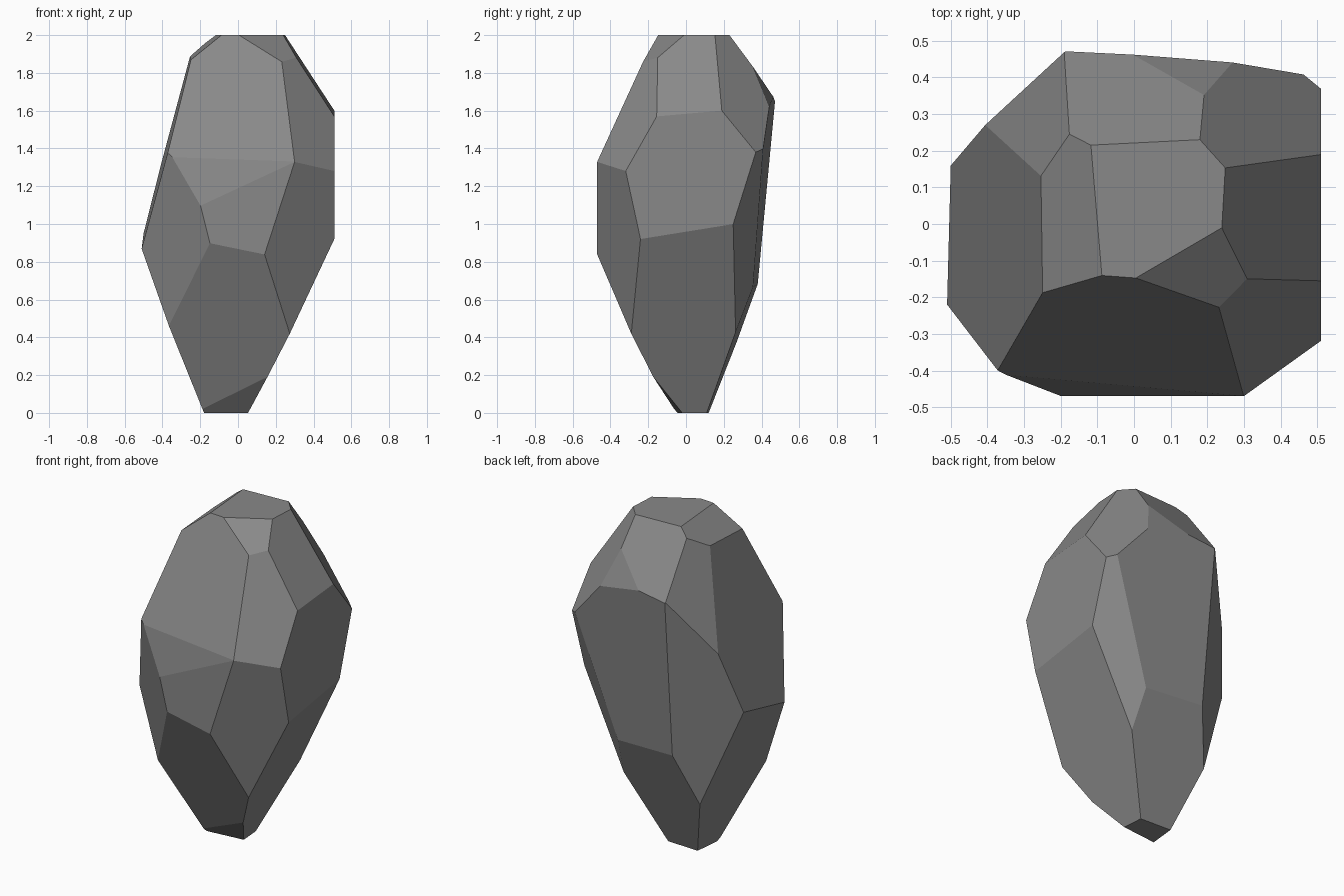
import bpy
import bmesh
from mathutils import Vector

# Remove the default object only
default_cube = bpy.data.objects.get("Cube")
if default_cube:
    bpy.data.objects.remove(default_cube, do_unlink=True)


def make_material(name, color):
    material = bpy.data.materials.new(name)
    material.use_nodes = True
    material.diffuse_color = color
    shader = material.node_tree.nodes["Principled BSDF"]
    shader.inputs["Base Color"].default_value = color
    shader.inputs["Roughness"].default_value = 0.9
    return material


def chisel(bm, foot):
    """Slice off everything beyond the plane whose nearest point to the centre is foot."""
    geometry = bm.verts[:] + bm.edges[:] + bm.faces[:]
    result = bmesh.ops.bisect_plane(bm, geom=geometry, dist=1e-5, plane_co=foot,
                                    plane_no=foot.normalized(), clear_outer=True)
    rim = [item for item in result["geom_cut"] if isinstance(item, bmesh.types.BMEdge)]
    if len(rim) > 2:
        bmesh.ops.edgeloop_fill(bm, edges=rim)


# Each facet is the point of its plane nearest to the rock's centre
crown_facets = [
    (-.036, -.494, .222),   # large front slope
    (.268, -.459, .691),    # front corner by the top
    (.624, -.036, .404),    # side slope
    (.478, .429, .351),     # back corner slope
    (.379, -.446, .253),    # front corner slope
    (-.031, .62, .458),     # back slope
    (.106, .623, .296),     # small back chip
    (-.523, -.044, .663),   # side bevel by the top
    (-.482, .218, .183),    # back corner shoulder
    (-.451, -.013, .118),   # long side slope
]
waist_facets = [
    (0, -.47, 0),           # upright front
    (.51, 0, 0),            # upright side
    (-.04, -.485, .086),    # front sliver
    (.268, -.401, -.087),   # front corner
    (-.268, -.395, -.067),  # other front corner
    (.268, .382, -.12),     # back corner
    (.024, .394, -.037),    # broad back
    (-.261, .343, -.036),   # other back corner
]
base_facets = [
    (-.041, -.435, -.2),    # front taper
    (.052, -.506, -.435),   # front chip by the foot
    (.429, .033, -.205),    # side taper
    (.021, .429, -.163),    # back taper
    (-.469, .048, -.169),   # other side taper
]

# Rough block, chiselled facet by facet into the rock
bm = bmesh.new()
bmesh.ops.create_cube(bm, size=2)
for facet in crown_facets + waist_facets + base_facets:
    chisel(bm, Vector(facet))
bmesh.ops.remove_doubles(bm, verts=bm.verts[:], dist=0.001)
bmesh.ops.recalc_face_normals(bm, faces=bm.faces[:])
bmesh.ops.translate(bm, verts=bm.verts[:], vec=Vector((0, 0, 1)))

mesh = bpy.data.meshes.new("rock")
bm.to_mesh(mesh)
bm.free()
mesh.materials.append(make_material("stone grey", (0.25, 0.25, 0.25, 1)))
rock = bpy.data.objects.new("rock", mesh)
bpy.context.collection.objects.link(rock)
